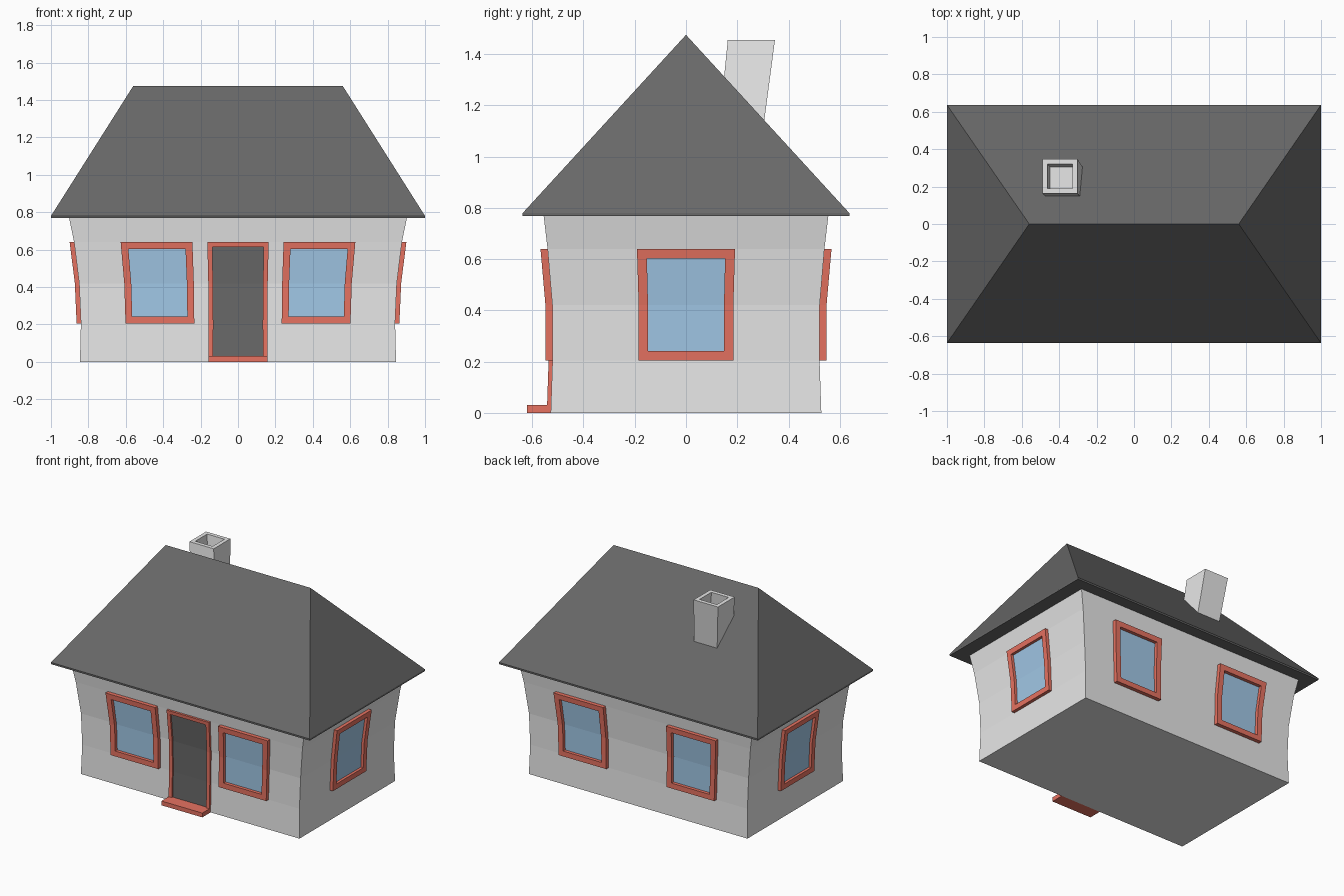
import bpy, bmesh
from math import pi
from mathutils import Matrix, Vector

cube = bpy.data.objects.get("Cube")
if cube:
    bpy.data.objects.remove(cube, do_unlink=True)

HALF_X, HALF_Y = 0.845, 0.528
# Height, width scale and depth scale of the flaring walls
FLARE = [(0, 1, 1), (0.205, 0.994, 0.987), (0.42, 1.005, 0.988),
         (0.64, 1.037, 1.023), (0.775, 1.07, 1.053)]


def material(name, r, g, b):
    m = bpy.data.materials.new(name)
    m.use_nodes = True
    m.diffuse_color = (r, g, b, 1)
    m.node_tree.nodes["Principled BSDF"].inputs["Base Color"].default_value = (r, g, b, 1)
    return m


plaster = material("pale plaster", 0.8, 0.8, 0.8)
slate = material("dark slate", 0.14, 0.14, 0.14)
trim = material("red trim", 0.8, 0.17, 0.12)
glass = material("blue glass", 0.36, 0.58, 0.8)


def frustum(low, high, z0, z1):
    """Box between two rectangles given as x0, x1, y0, y1."""
    bm = bmesh.new()
    rings = [[bm.verts.new((x, y, z)) for x, y in
              ((r[0], r[2]), (r[1], r[2]), (r[1], r[3]), (r[0], r[3]))]
             for r, z in ((low, z0), (high, z1))]
    bm.faces.new(rings[0][::-1])
    bm.faces.new(rings[1])
    for i in range(4):
        j = (i + 1) % 4
        bm.faces.new((rings[0][i], rings[0][j], rings[1][j], rings[1][i]))
    bm.normal_update()
    return bm


def face_towards(bm, direction):
    return max(bm.faces, key=lambda f: f.normal.dot(Vector(direction)))


def flare(bm):
    """Cut the mesh into bands and widen each band like the walls."""
    for z, _, _ in FLARE[1:-1]:
        bmesh.ops.bisect_plane(bm, geom=bm.verts[:] + bm.edges[:] + bm.faces[:],
                               plane_co=(0, 0, z), plane_no=(0, 0, 1))
    for v in bm.verts:
        for (z0, x0, y0), (z1, x1, y1) in zip(FLARE, FLARE[1:]):
            if v.co.z <= z1 + 1e-4:
                t = (v.co.z - z0) / (z1 - z0)
                v.co.x *= x0 + (x1 - x0) * t
                v.co.y *= y0 + (y1 - y0) * t
                break


def finish(name, bm, *mats):
    mesh = bpy.data.meshes.new(name)
    bm.to_mesh(mesh)
    bm.free()
    for m in mats:
        mesh.materials.append(m)
    obj = bpy.data.objects.new(name, mesh)
    bpy.context.collection.objects.link(obj)


def opening(name, angle, wall, u0, u1, z0, z1, border, proud, filling):
    """Framed window or door: the front face is inset, sunk and recoloured."""
    rect = (u0, u1, -wall - proud, -wall + 0.02)
    bm = frustum(rect, rect, z0, z1)
    panel = face_towards(bm, (0, -1, 0))
    bmesh.ops.inset_region(bm, faces=[panel], thickness=border, use_even_offset=True)
    panel.material_index = 1
    ring = bmesh.ops.extrude_face_region(bm, geom=[panel])["geom"]
    inner = [v for v in ring if isinstance(v, bmesh.types.BMVert)]
    bmesh.ops.translate(bm, verts=inner, vec=(0, proud - 0.004, 0))
    if panel.is_valid:
        bm.faces.remove(panel)
    # Only the sunk panel keeps the second colour
    for f in bm.faces:
        f.material_index = int(all(v in inner for v in f.verts))
    bm.transform(Matrix.Rotation(angle, 4, "Z"))
    flare(bm)
    finish(name, bm, trim, filling)


# Walls
base = (-HALF_X, HALF_X, -HALF_Y, HALF_Y)
bm = frustum(base, base, 0, 0.775)
flare(bm)
finish("walls", bm, plaster)

# Hipped roof with a thin eave
bm = frustum((-1, 1, -0.637, 0.637), (-0.56, 0.56, 0, 0), 0.78, 1.475)
bmesh.ops.remove_doubles(bm, verts=bm.verts[:], dist=0.001)
under = face_towards(bm, (0, 0, -1))
eave = bmesh.ops.extrude_discrete_faces(bm, faces=[under])["faces"][0]
bmesh.ops.translate(bm, verts=eave.verts[:], vec=(0, 0, -0.012))
finish("roof", bm, slate)

# Leaning hollow chimney
bm = frustum((-0.45, -0.272, 0.128, 0.3), (-0.49, -0.302, 0.163, 0.347), 1.1, 1.455)
top = face_towards(bm, (0, 0, 1))
bmesh.ops.inset_region(bm, faces=[top], thickness=0.027, use_even_offset=True)
flue = bmesh.ops.extrude_discrete_faces(bm, faces=[top])["faces"][0]
bmesh.ops.translate(bm, verts=flue.verts[:], vec=(0.013, -0.014, -0.13))
finish("chimney", bm, plaster)

# Windows on all four sides
for side, angle in (("front", 0), ("back", pi)):
    for hand, u in (("left", 0.42), ("right", -0.42)):
        opening(f"{side}_{hand}_window", angle, HALF_Y, u - 0.185, u + 0.185,
                0.205, 0.64, 0.037, 0.027, glass)
for side, angle in (("left", pi / 2), ("right", -pi / 2)):
    opening(f"{side}_window", angle, HALF_X, -0.187, 0.187,
            0.205, 0.64, 0.037, 0.023, glass)

# Door and doorstep
opening("front_door", 0, HALF_Y, -0.158, 0.158, 0.005, 0.64, 0.025, 0.015, slate)
step = (-0.158, 0.158, -0.62, -0.5)
finish("doorstep", frustum(step, step, 0, 0.03), trim)
